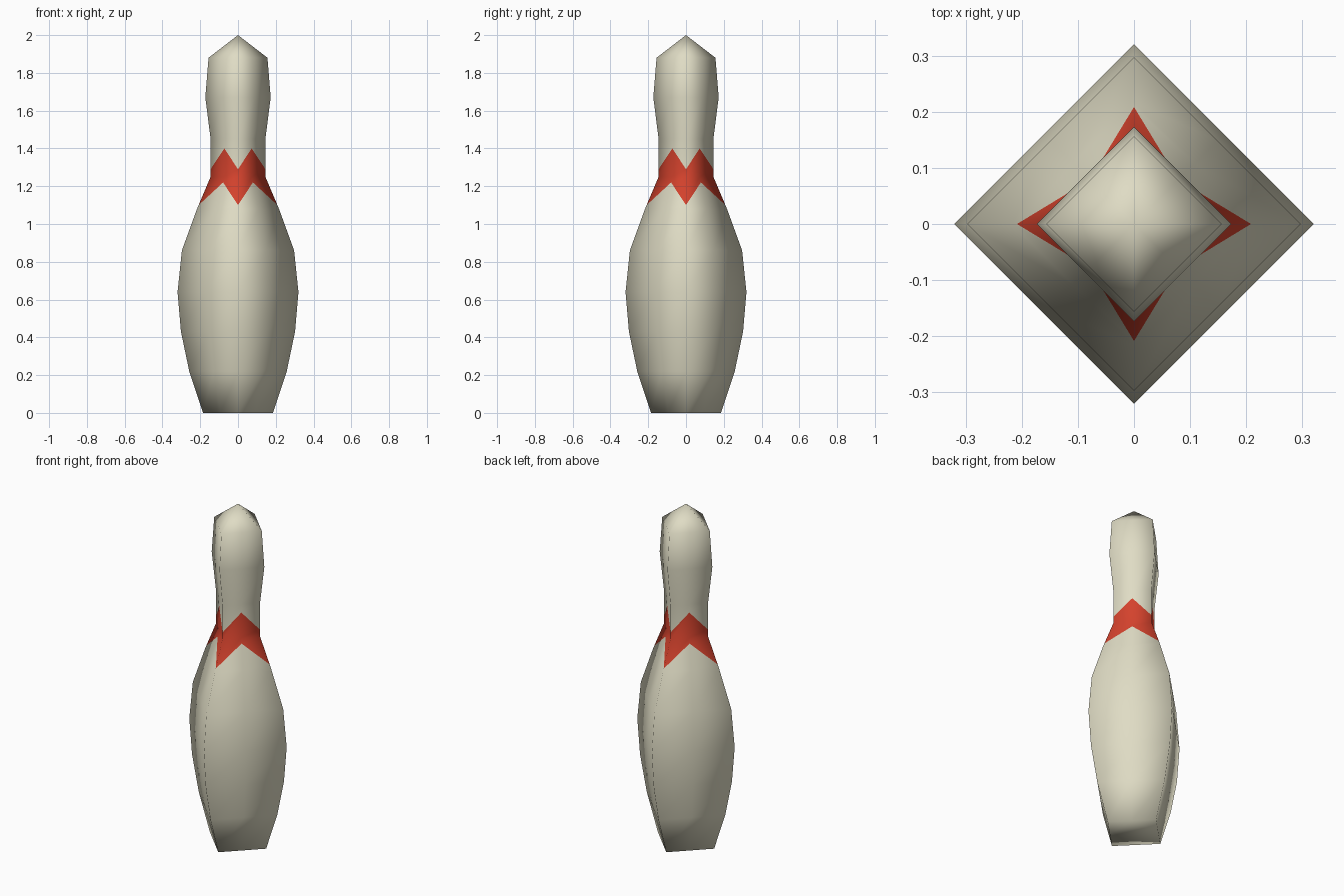
import bpy
import bmesh
from mathutils import Vector

if "Cube" in bpy.data.objects:
    bpy.data.objects.remove(bpy.data.objects["Cube"], do_unlink=True)


def make_material(name, color):
    mat = bpy.data.materials.new(name)
    mat.use_nodes = True
    mat.diffuse_color = color
    mat.node_tree.nodes["Principled BSDF"].inputs["Base Color"].default_value = color
    return mat


cream = make_material("cream", (0.74, 0.715, 0.555, 1))
red = make_material("red", (0.66, 0.055, 0.026, 1))

# Silhouette of the pin: (height, corner radius)
PROFILE = [(0, 0.185), (0.22, 0.258), (0.43, 0.302), (0.64, 0.32), (0.86, 0.297),
           (1.08, 0.217), (1.25, 0.145), (1.45, 0.145), (1.67, 0.173), (1.88, 0.156)]
TOP = 2.0

# Zigzag edges of the painted collar: (height at corners, height mid-face)
BAND_LOW = (1.10, 1.22)
BAND_HIGH = (1.29, 1.40)


def radius(z):
    for (z0, r0), (z1, r1) in zip(PROFILE, PROFILE[1:]):
        if z <= z1:
            return r0 + (r1 - r0) * (z - z0) / (z1 - z0)
    return PROFILE[-1][1]


CORNERS = [Vector((1, 0, 0)), Vector((0, 1, 0)), Vector((-1, 0, 0)), Vector((0, -1, 0))]


def add_ring(bm, corner_z, middle_z):
    """Square ring with a corner and a mid-face point on every side."""
    ring = []
    for i, a in enumerate(CORNERS):
        middle = (a + CORNERS[(i + 1) % 4]) / 2
        for direction, z in ((a, corner_z), (middle, middle_z)):
            ring.append(bm.verts.new(direction * radius(z) + Vector((0, 0, z))))
    return ring


# Body: four-sided pin, with the collar edges lying within its facets
levels = sorted([(z, z) for z, r in PROFILE] + [BAND_LOW, BAND_HIGH])
bm = bmesh.new()
rings = [add_ring(bm, *level) for level in levels]
for level, lower, upper in zip(levels, rings, rings[1:]):
    in_band = BAND_LOW[0] <= level[0] < BAND_HIGH[0]
    for i in range(8):
        j = (i + 1) % 8
        face = bm.faces.new((lower[i], lower[j], upper[j], upper[i]))
        face.material_index = int(in_band)

# Flat base and pointed crown
bm.faces.new(rings[0][::-1])
apex = bm.verts.new((0, 0, TOP))
for i in range(8):
    bm.faces.new((rings[-1][i], rings[-1][(i + 1) % 8], apex))

for face in bm.faces:
    face.smooth = True
mesh = bpy.data.meshes.new("pin_body")
bm.to_mesh(mesh)
bm.free()
mesh.materials.append(cream)
mesh.materials.append(red)
pin = bpy.data.objects.new("pin_body", mesh)
bpy.context.collection.objects.link(pin)
